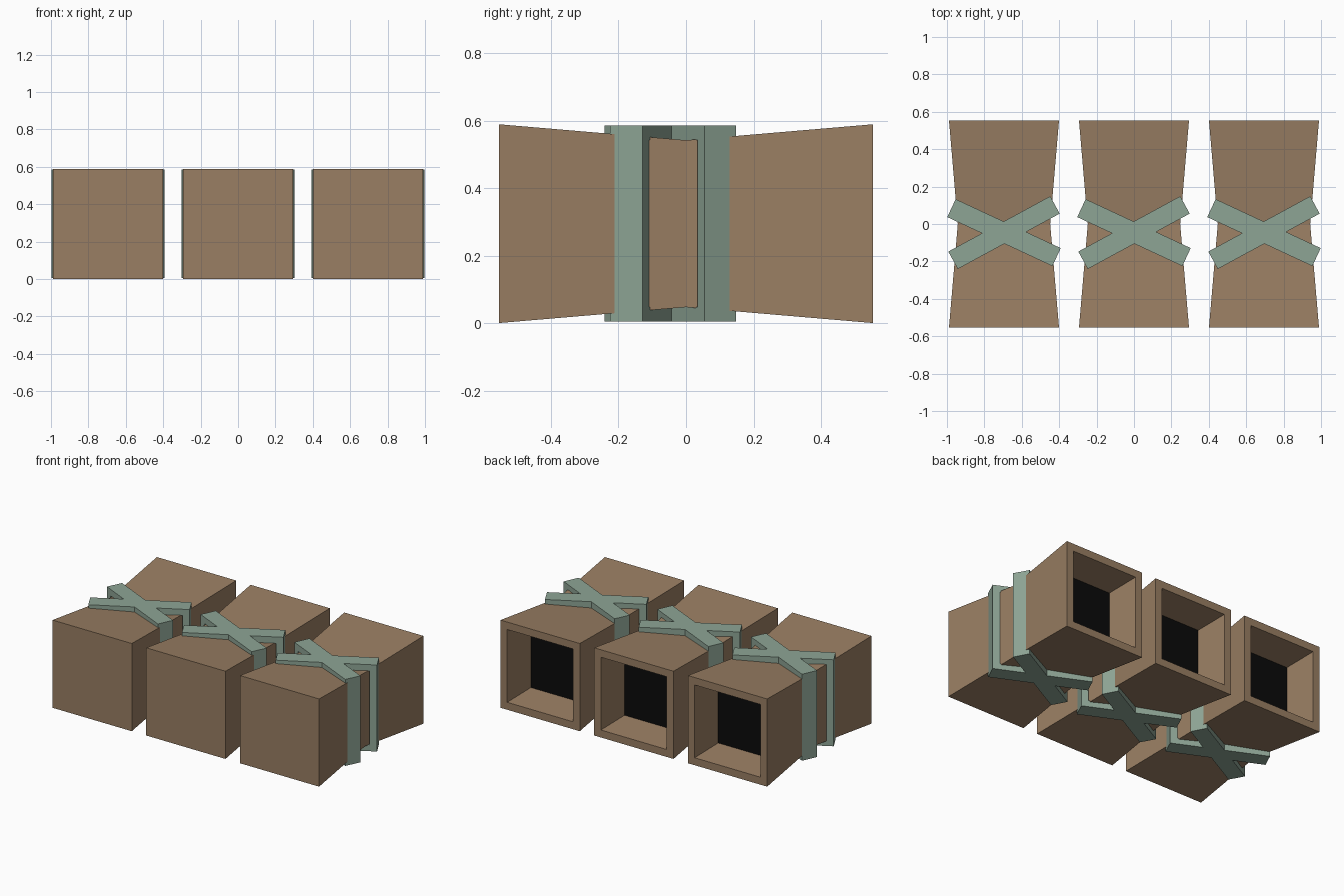
import bpy
import bmesh
from math import radians
from mathutils import Matrix, Vector

cube = bpy.data.objects.get("Cube")
if cube:
    bpy.data.objects.remove(cube)


def make_material(name, rgb):
    mat = bpy.data.materials.new(name)
    mat.use_nodes = True
    mat.diffuse_color = (*rgb, 1)
    mat.node_tree.nodes["Principled BSDF"].inputs["Base Color"].default_value = (*rgb, 1)
    return mat


BROWN = make_material("cardboard brown", (0.32, 0.21, 0.125))
GREEN = make_material("sage green", (0.27, 0.375, 0.30))
BLACK = make_material("dark interior", (0.003, 0.003, 0.003))

MID_Z = 0.295
SPACING = 0.695


def add_object(name, bm, materials, matrix):
    bmesh.ops.recalc_face_normals(bm, faces=bm.faces)
    mesh = bpy.data.meshes.new(name)
    bm.to_mesh(mesh)
    bm.free()
    for mat in materials:
        mesh.materials.append(mat)
    obj = bpy.data.objects.new(name, mesh)
    obj.matrix_world = matrix
    bpy.context.collection.objects.link(obj)
    return obj


def square_loop(bm, half_x, half_z, y):
    corners = ((-1, -1), (1, -1), (1, 1), (-1, 1))
    return [bm.verts.new((sx * half_x, y, sz * half_z)) for sx, sz in corners]


def bridge(bm, a, b):
    for i in range(4):
        j = (i + 1) % 4
        bm.faces.new((a[i], a[j], b[j], b[i]))


def add_box(name, x):
    # Closed front, pinched waist, then a rim and a recess at the back
    bm = bmesh.new()
    sections = ((0.294, -0.553), (0.247, 0), (0.294, 0.553), (0.244, 0.553), (0.225, 0.33))
    loops = [square_loop(bm, half, half, y) for half, y in sections]
    for a, b in zip(loops, loops[1:]):
        bridge(bm, a, b)
    bm.faces.new(loops[0])
    bm.faces.new(loops[-1]).material_index = 1
    add_object(name, bm, (BROWN, BLACK), Matrix.Translation((x, 0, MID_Z)))


def add_strap(name, x, angle):
    # Upright rectangular hoop, turned about the vertical axis
    bm = bmesh.new()
    half_width = 0.053
    outer, inner = (0.31, 0.29), (0.265, 0.247)
    loops = [square_loop(bm, *size, side * half_width)
             for size, side in ((outer, -1), (outer, 1), (inner, 1), (inner, -1))]
    for i in range(4):
        bridge(bm, loops[i], loops[(i + 1) % 4])
    matrix = Matrix.Translation(Vector((x, -0.046, MID_Z))) @ Matrix.Rotation(radians(angle), 4, "Z")
    add_object(name, bm, (GREEN,), matrix)


for label, x in (("right", -SPACING), ("middle", 0), ("left", SPACING)):
    add_box(label + "_box", x)
    add_strap(label + "_rising_strap", x, 28.5)
    add_strap(label + "_falling_strap", x, -25)
